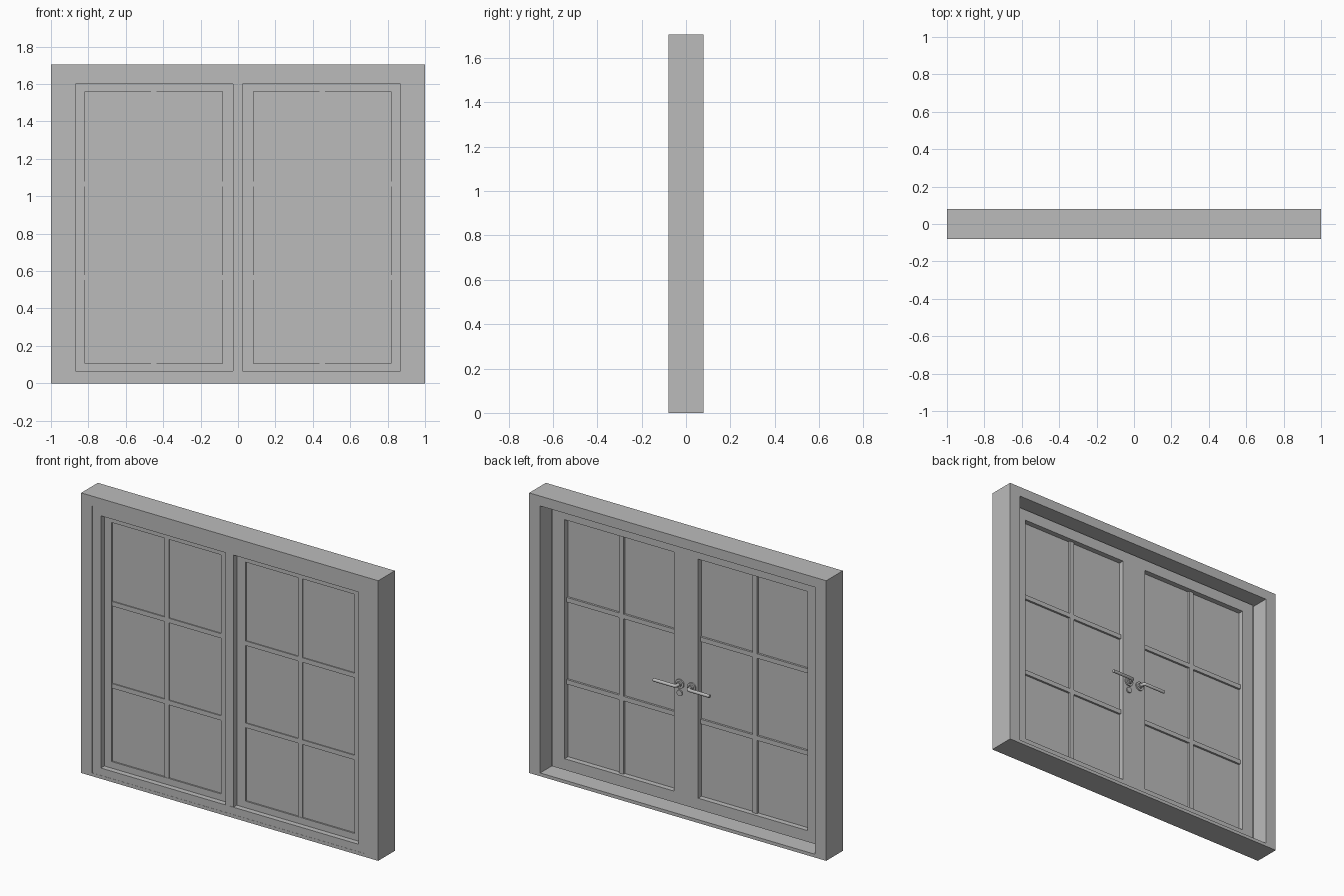
import bpy
import bmesh
from math import radians
from mathutils import Matrix, Vector

if "Cube" in bpy.data.objects:
    bpy.data.objects.remove(bpy.data.objects["Cube"])

grey = bpy.data.materials.new("window_grey")
grey.use_nodes = True
grey.diffuse_color = (0.5, 0.5, 0.5, 1)
grey.node_tree.nodes["Principled BSDF"].inputs["Base Color"].default_value = (0.5, 0.5, 0.5, 1)


def finish(name, bm):
    mesh = bpy.data.meshes.new(name)
    bmesh.ops.recalc_face_normals(bm, faces=bm.faces[:])
    bm.to_mesh(mesh)
    bm.free()
    obj = bpy.data.objects.new(name, mesh)
    obj.data.materials.append(grey)
    bpy.context.collection.objects.link(obj)
    return obj


def add_box(bm, x0, x1, y0, y1, z0, z1):
    lo, hi = Vector((x0, y0, z0)), Vector((x1, y1, z1))
    m = Matrix.Translation((lo + hi) / 2) @ Matrix.Diagonal((*(hi - lo), 1))
    bmesh.ops.create_cube(bm, size=1, matrix=m)


def box(name, *limits):
    bm = bmesh.new()
    add_box(bm, *limits)
    return finish(name, bm)


def ring(name, outer, inner, y0, y1):
    """Rectangular frame; outer and inner are (x0, x1, z0, z1)."""
    bm = bmesh.new()
    loops = []
    for y in (y0, y1):
        for x0, x1, z0, z1 in (outer, inner):
            corners = ((x0, z0), (x1, z0), (x1, z1), (x0, z1))
            loops.append([bm.verts.new((x, y, z)) for x, z in corners])
    front_out, front_in, back_out, back_in = loops
    pairs = ((front_out, front_in), (back_out, back_in),
             (front_out, back_out), (front_in, back_in))
    for a, b in pairs:
        for i in range(4):
            j = (i + 1) % 4
            bm.faces.new((a[i], a[j], b[j], b[i]))
    return finish(name, bm)


def disc(name, x, y0, y1, z, radius):
    bm = bmesh.new()
    m = Matrix.Translation((x, (y0 + y1) / 2, z)) @ Matrix.Rotation(radians(90), 4, "X")
    bmesh.ops.create_cone(bm, cap_ends=True, segments=24, radius1=radius,
                          radius2=radius, depth=y1 - y0, matrix=m)
    return smooth(finish(name, bm))


def smooth(obj):
    bpy.ops.object.select_all(action="DESELECT")
    obj.select_set(True)
    bpy.context.view_layer.objects.active = obj
    bpy.ops.object.shade_smooth_by_angle(angle=radians(40))
    return obj


def lever(name, points, radius):
    """Round bar swept along a path, turned into a mesh."""
    curve = bpy.data.curves.new(name, "CURVE")
    curve.dimensions = "3D"
    curve.bevel_depth = radius
    curve.bevel_resolution = 3
    curve.use_fill_caps = True
    spline = curve.splines.new("POLY")
    spline.points.add(len(points) - 1)
    for p, co in zip(spline.points, points):
        p.co = (*co, 1)
    obj = bpy.data.objects.new(name, curve)
    obj.data.materials.append(grey)
    bpy.context.collection.objects.link(obj)
    bpy.ops.object.select_all(action="DESELECT")
    obj.select_set(True)
    bpy.context.view_layer.objects.active = obj
    bpy.ops.object.convert(target="MESH")
    return smooth(bpy.context.object)


# Surround and fixed frame
opening = (-0.926, 0.926, 0.02, 1.645)
ring("wall_surround", (-1, 1, 0, 1.705), opening, -0.08, 0.08)
ring("fixed_frame", opening, (-0.868, 0.868, 0.065, 1.6), -0.079, -0.03)

# Cover strip over the joint between the sashes
box("cover_strip", -0.028, 0.0, -0.079, -0.04, 0.065, 1.6)
box("cover_strip_step", 0.0, 0.024, -0.077, -0.04, 0.065, 1.6)

# Two sashes with glass, glazing bars and handles
handle_z = 0.77
for side, s in (("left", 1), ("right", -1)):
    def span(a, b):
        return sorted((s * a, s * b))

    pane = (*span(0.082, 0.818), 0.105, 1.56)
    ring(side + "_sash", (*span(0.001, 0.898), 0.037, 1.628), pane, -0.046, 0.0)
    box(side + "_glass", pane[0] - 0.01, pane[1] + 0.01, -0.037, -0.033,
        pane[2] - 0.01, pane[3] + 0.01)

    bm = bmesh.new()
    add_box(bm, *span(0.435, 0.465), -0.044, -0.02, pane[2], pane[3])
    for z in (0.565, 1.065):
        add_box(bm, pane[0], pane[1], -0.0435, -0.0205, z - 0.014, z + 0.014)
    finish(side + "_glazing_bars", bm)

    x = s * 0.04
    disc(side + "_handle_rosette", x, -0.005, 0.008, handle_z, 0.028)
    disc(side + "_handle_collar", x, 0.0, 0.018, handle_z, 0.016)
    lever(side + "_handle_lever",
          [(x, 0, handle_z), (x, 0.03, handle_z), (x + s * 0.004, 0.038, handle_z),
           (x + s * 0.012, 0.042, handle_z), (x + s * 0.15, 0.042, handle_z)], 0.01)

# Key plate below the left handle
disc("key_plate", 0.04, -0.005, 0.008, handle_z - 0.055, 0.018)
